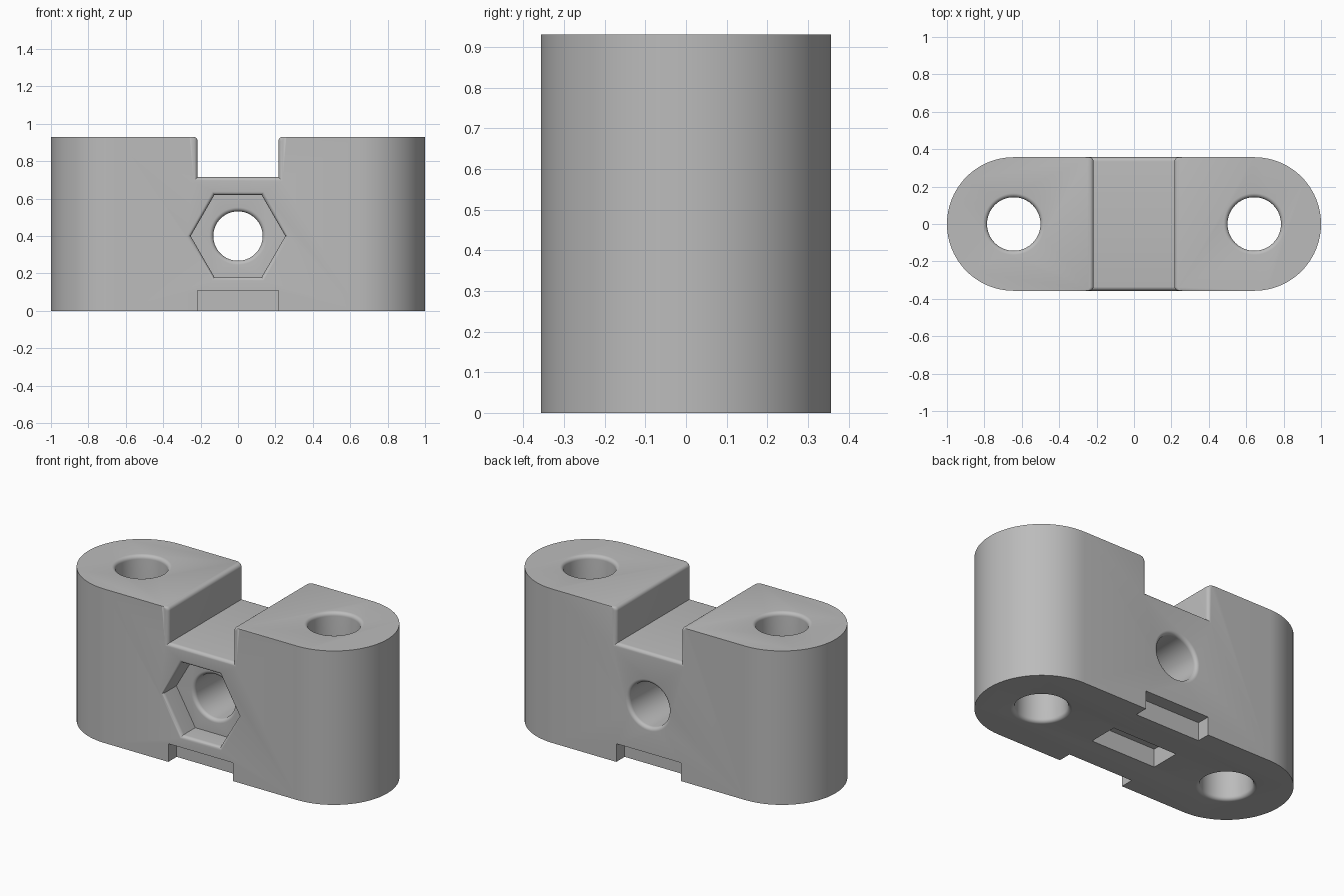
import bpy, bmesh, math

cube = bpy.data.objects.get("Cube")
if cube:
    bpy.data.objects.remove(cube, do_unlink=True)

HALF_W, HEIGHT, END_X = 0.357, 0.93, 0.643
ROUND = 0.022          # radius of every rounded edge
OVER = 0.05            # how far cutters stick out of the body

grey = bpy.data.materials.new("plain grey")
grey.use_nodes = True
grey.diffuse_color = (0.5, 0.5, 0.5, 1)
grey.node_tree.nodes["Principled BSDF"].inputs["Base Color"].default_value = (0.5, 0.5, 0.5, 1)


def loft(name, rings):
    """Skin a stack of equal-length rings and cap both ends."""
    bm = bmesh.new()
    loops = [[bm.verts.new(p) for p in ring] for ring in rings]
    n = len(loops[0])
    for a, b in zip(loops, loops[1:]):
        for i in range(n):
            j = (i + 1) % n
            bm.faces.new((a[i], a[j], b[j], b[i]))
    bm.faces.new(loops[0])
    bm.faces.new(loops[-1])
    bmesh.ops.recalc_face_normals(bm, faces=bm.faces)
    mesh = bpy.data.meshes.new(name)
    bm.to_mesh(mesh)
    bm.free()
    mesh.materials.append(grey)
    obj = bpy.data.objects.new(name, mesh)
    bpy.context.collection.objects.link(obj)
    return obj


def arc_steps(count=6):
    """(distance below surface, outward offset) pairs along a rounded edge."""
    angles = [math.pi / 2 * i / count for i in range(count + 1)]
    return [(ROUND * (1 - math.cos(t)), ROUND * (1 - math.sin(t))) for t in angles]


def flared(start, end, round_end=True):
    """(position, offset) stations for a cut running from start to end."""
    stations = [(start - OVER, ROUND)] + [(start + s, d) for s, d in arc_steps()]
    if round_end:
        stations += [(end - s, d) for s, d in reversed(arc_steps())]
        stations.append((end + OVER, ROUND))
    else:
        stations.append((end, 0))
    return stations


def polygon(radius, sides):
    return [(radius * math.cos(math.tau * i / sides),
             radius * math.sin(math.tau * i / sides)) for i in range(sides)]


def box(name, x, y0, y1, z0, z1):
    return loft(name, [[(-x, y0, z), (x, y0, z), (x, y1, z), (-x, y1, z)] for z in (z0, z1)])


# Body: block with two half-round ends
outline = []
for side in (0, 1):
    for i in range(49):
        a = -math.pi / 2 + math.pi * (side + i / 48)
        outline.append((END_X * (1 - 2 * side) + HALF_W * math.cos(a), HALF_W * math.sin(a)))
body = loft("clamp_body", [[(x, y, z) for x, y in outline] for z in (0, HEIGHT)])

cutters = []

# Upright bolt holes
for x in (-END_X, END_X):
    cutters.append(loft("upright_hole_cutter", [
        [(x + px, py, z) for px, py in polygon(0.143 + d, 64)]
        for z, d in flared(0, HEIGHT)]))

# Hexagonal nut pocket in the front
BOLT_Z, POCKET_Y = 0.4, -HALF_W + 0.13
cutters.append(loft("nut_pocket_cutter", [
    [(px, y, BOLT_Z + pz) for px, pz in polygon(0.253 + d, 6)]
    for y, d in flared(-HALF_W, POCKET_Y, False)]))

# Cross bolt hole from the pocket floor to the back
cutters.append(loft("cross_hole_cutter", [
    [(px, y, BOLT_Z + pz) for px, pz in polygon(0.132 + d, 64)]
    for y, d in flared(POCKET_Y, HALF_W)]))


# Top slot with rounded rims
SLOT_X, SLOT_Z = 0.216, 0.715


def slot_profile(y, d):
    right = [(SLOT_X + d, SLOT_Z - d)]
    right += [(SLOT_X + d + e, HEIGHT - s) for s, e in reversed(arc_steps())]
    right.append((SLOT_X + d + ROUND, HEIGHT + OVER))
    left = [(-x, z) for x, z in reversed(right)]
    return [(x, y, z) for x, z in right + left]


cutters.append(loft("top_slot_cutter", [slot_profile(y, d) for y, d in flared(-HALF_W, HALF_W)]))

# Strap recesses underneath: front notch, middle pocket, back notch
NOTCH_Y = HALF_W - 0.08
for name, y0, y1 in (("front_notch_cutter", -HALF_W - OVER, -NOTCH_Y),
                     ("middle_pocket_cutter", -0.09, 0.09),
                     ("back_notch_cutter", NOTCH_Y, HALF_W + OVER)):
    cutters.append(box(name, SLOT_X, y0, y1, -OVER, 0.11))

# Apply the cuts
bpy.ops.object.select_all(action="DESELECT")
body.select_set(True)
bpy.context.view_layer.objects.active = body
for cutter in cutters:
    cutter.hide_render = True
    cut = body.modifiers.new(cutter.name, "BOOLEAN")
    cut.operation = "DIFFERENCE"
    cut.solver = "EXACT"
    cut.object = cutter
    bpy.ops.object.modifier_apply(modifier=cut.name)
    bpy.data.objects.remove(cutter, do_unlink=True)

bpy.ops.object.shade_smooth_by_angle(angle=math.radians(30))
